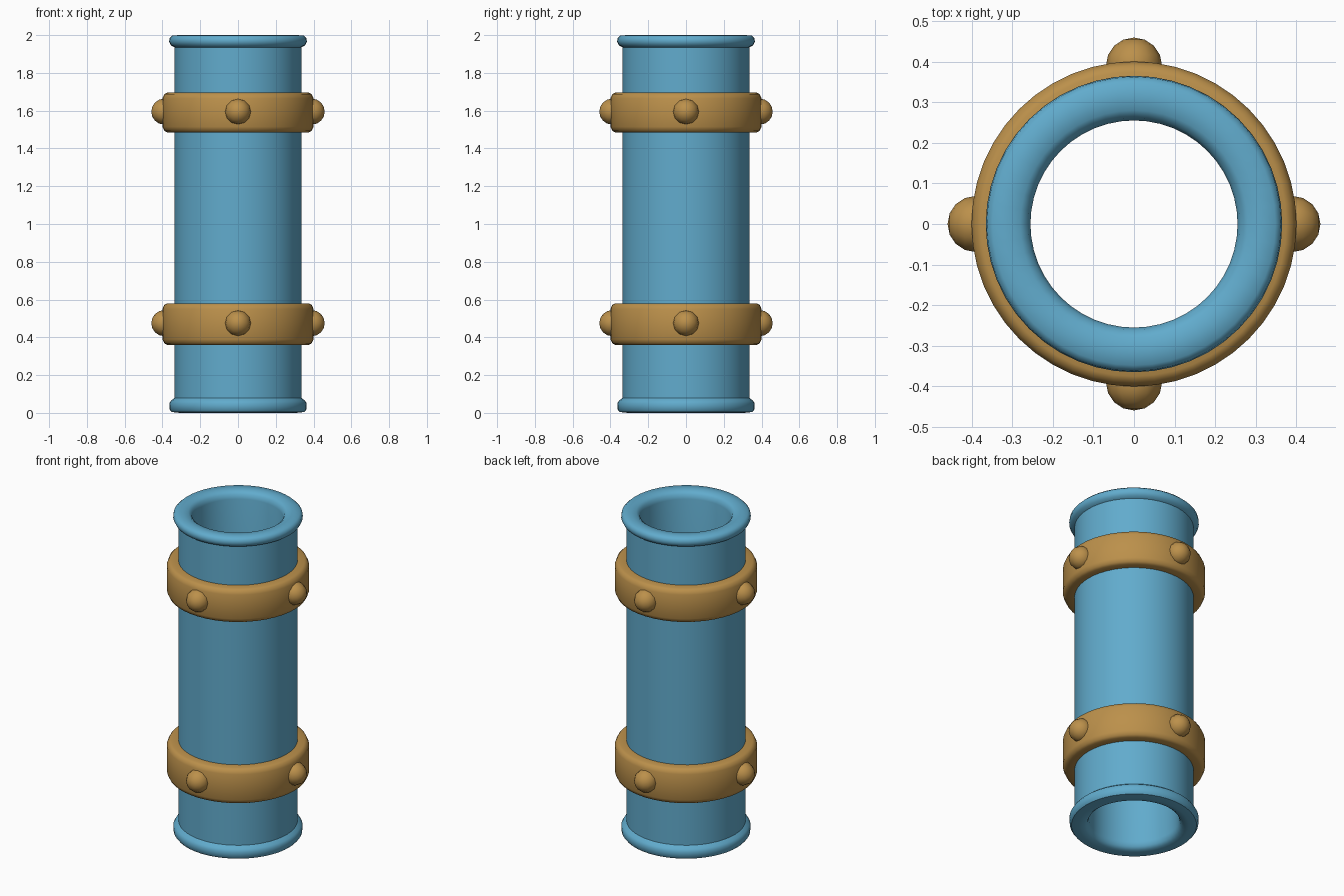
import bpy
import bmesh
from math import cos, sin, pi, radians
from mathutils import Matrix

cube = bpy.data.objects.get("Cube")
if cube:
    bpy.data.objects.remove(cube, do_unlink=True)


def material(name, color):
    mat = bpy.data.materials.new(name)
    mat.use_nodes = True
    mat.diffuse_color = color
    mat.node_tree.nodes["Principled BSDF"].inputs["Base Color"].default_value = color
    return mat


BLUE = material("pipe blue", (0.12, 0.41, 0.61, 1))
GOLD = material("band gold", (0.50, 0.28, 0.07, 1))


def finish(bm, name, mat):
    bmesh.ops.recalc_face_normals(bm, faces=bm.faces)
    mesh = bpy.data.meshes.new(name)
    bm.to_mesh(mesh)
    bm.free()
    obj = bpy.data.objects.new(name, mesh)
    bpy.context.collection.objects.link(obj)
    mesh.materials.append(mat)
    bpy.ops.object.select_all(action="DESELECT")
    obj.select_set(True)
    bpy.context.view_layer.objects.active = obj
    bpy.ops.object.shade_smooth_by_angle(angle=radians(40))
    return obj


def lathe(name, profile, mat, sides=48):
    """Revolve a closed (radius, height) outline around z."""
    bm = bmesh.new()
    rings = []
    for i in range(sides):
        a = 2 * pi * i / sides
        rings.append([bm.verts.new((r * cos(a), r * sin(a), z)) for r, z in profile])
    n = len(profile)
    for i in range(sides):
        a, b = rings[i], rings[(i + 1) % sides]
        for j in range(n):
            k = (j + 1) % n
            bm.faces.new((a[j], b[j], b[k], a[k]))
    return finish(bm, name, mat)


# Hollow pipe with a rounded lip at each end
upper = [(0.335, 1.935), (0.355, 1.945), (0.365, 1.965), (0.362, 1.985),
         (0.348, 1.998), (0.31, 2.0), (0.28, 1.996), (0.262, 1.982), (0.255, 1.955)]
lower = [(0.255, 0.045), (0.262, 0.018), (0.28, 0.004), (0.31, 0.0),
         (0.352, 0.005), (0.362, 0.018), (0.364, 0.05), (0.355, 0.065), (0.335, 0.08)]
lathe("pipe", upper + lower, BLUE)

# Metal bands, each with four rounded rivets
for label, low, high in (("lower", 0.36, 0.58), ("upper", 1.485, 1.695)):
    band = [(0.33, low), (0.375, low), (0.39, low + 0.008), (0.4, low + 0.03),
            (0.4, high - 0.03), (0.39, high - 0.008), (0.375, high), (0.33, high)]
    lathe(label + "_band", band, GOLD)
    for i, side in enumerate(("left", "back", "right", "front")):
        bm = bmesh.new()
        place = (Matrix.Rotation(i * pi / 2, 4, "Z")
                 @ Matrix.Translation((0.39, 0, (low + high) / 2 + 0.005))
                 @ Matrix.Rotation(pi / 2, 4, "Y"))
        bmesh.ops.create_uvsphere(bm, u_segments=12, v_segments=8, radius=0.069, matrix=place)
        finish(bm, f"{label}_{side}_rivet", GOLD)
